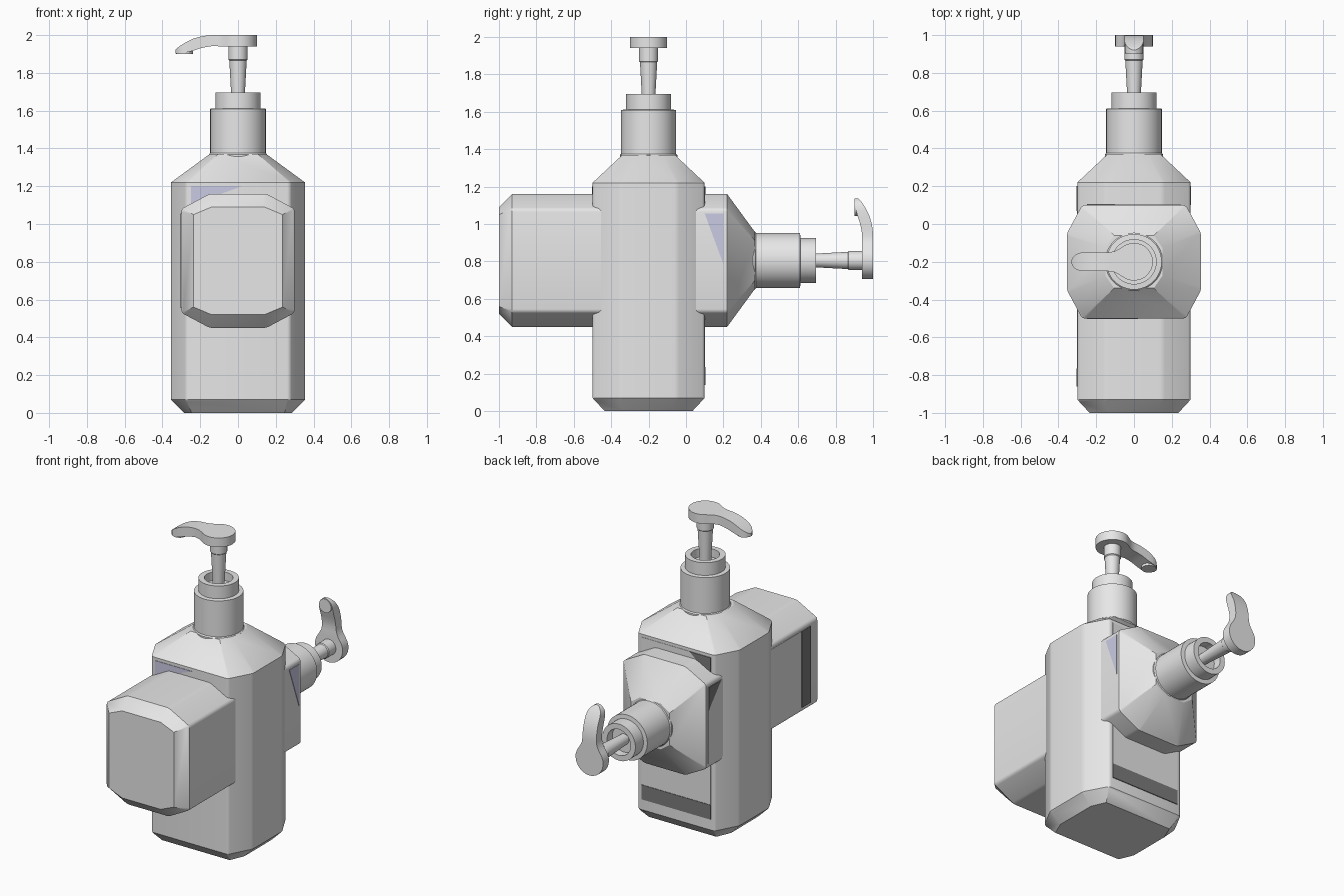
import bpy, bmesh, math
from mathutils import Matrix

cube = bpy.data.objects.get("Cube")
if cube:
    bpy.data.objects.remove(cube, do_unlink=True)


def material(name, rgb):
    m = bpy.data.materials.new(name)
    m.use_nodes = True
    m.diffuse_color = (*rgb, 1)
    m.node_tree.nodes["Principled BSDF"].inputs["Base Color"].default_value = (*rgb, 1)
    return m


GREY = material("light_grey", (0.8, 0.8, 0.8))
LILAC = material("pale_lilac", (0.6, 0.6, 0.78))
DARK = material("dark_grey", (0.2, 0.2, 0.2))


def finish(name, bm, mat, place, smooth=True):
    bmesh.ops.recalc_face_normals(bm, faces=bm.faces)
    me = bpy.data.meshes.new(name)
    bm.to_mesh(me)
    bm.free()
    me.materials.append(mat)
    ob = bpy.data.objects.new(name, me)
    bpy.context.collection.objects.link(ob)
    ob.matrix_world = place
    if smooth:
        bpy.ops.object.select_all(action='DESELECT')
        ob.select_set(True)
        bpy.context.view_layer.objects.active = ob
        bpy.ops.object.shade_smooth_by_angle(angle=math.radians(25))
    return ob


def loft(rings):
    """Skin a stack of equal-sized rings and cap both ends."""
    bm = bmesh.new()
    vs = [[bm.verts.new(p) for p in r] for r in rings]
    n = len(vs[0])
    for a, b in zip(vs, vs[1:]):
        for i in range(n):
            j = (i + 1) % n
            bm.faces.new((a[i], a[j], b[j], b[i]))
    bm.faces.new(vs[0])
    bm.faces.new(vs[-1])
    return bm


def octagon(hx, hy, cx, cy, z):
    """Rectangle hx by hy with corners cut back to cx and cy."""
    return [(hx, -cy, z), (hx, cy, z), (cx, hy, z), (-cx, hy, z),
            (-hx, cy, z), (-hx, -cy, z), (-cx, -hy, z), (cx, -hy, z)]


def lathe(profile, n=48):
    return loft([[(r * math.cos(2 * math.pi * i / n), r * math.sin(2 * math.pi * i / n), z)
                  for i in range(n)] for r, z in profile])


def plate(outline, y, depth):
    """Thin decal standing in the xz plane."""
    return loft([[(x, yy, z) for x, z in outline] for yy in (y, y + depth)])


def rect(x0, x1, z0, z1):
    return [(x0, z0), (x1, z0), (x1, z1), (x0, z1)]


def bottle(prefix, place):
    # Faceted body with chamfered base and sloping shoulders
    bm = loft([octagon(.285, .235, .245, .14, 0),
               octagon(.355, .3, .275, .15, .07),
               octagon(.355, .3, .275, .15, 1.22),
               octagon(.15, .14, .105, .075, 1.37)])
    upright = [e for e in bm.edges
               if abs(e.verts[0].co.z - e.verts[1].co.z) > 1]
    bmesh.ops.bevel(bm, geom=upright, offset=.015, segments=3,
                    affect='EDGES', profile=.5)
    finish(prefix + "_body", bm, GREY, place)

    # Collar and hollow cap
    finish(prefix + "_collar", lathe([
        (.13, 1.30), (.154, 1.33), (.154, 1.368), (.147, 1.375), (.147, 1.61),
        (.12, 1.612), (.12, 1.695), (.085, 1.695), (.085, 1.64), (.01, 1.64)]), GREY, place)

    # Pump stem
    finish(prefix + "_stem", lathe([
        (.034, 1.62), (.037, 1.70), (.046, 1.865), (.051, 1.87), (.051, 1.955)]), GREY, place)

    # Pump head: stations of x, half width, underside and top height
    stations = [(.1 * math.cos(math.radians(a)), .1 * math.sin(math.radians(a)), 1.94, 2.0)
                for a in (5, 15, 27, 40, 55, 70, 85, 100, 115, 127)]
    stations += [(-.08, .067, 1.94, 2.0), (-.105, .055, 1.941, 2.0), (-.135, .05, 1.942, 2.0),
                 (-.165, .05, 1.938, 1.998), (-.2, .05, 1.93, 1.992), (-.235, .05, 1.918, 1.982),
                 (-.265, .05, 1.91, 1.968), (-.29, .047, 1.906, 1.954), (-.31, .038, 1.904, 1.941),
                 (-.324, .024, 1.902, 1.929), (-.332, .008, 1.902, 1.921)]
    finish(prefix + "_pump_head", loft(
        [[(x, -w, b), (x, w, b), (x, w, t), (x, -w, t)] for x, w, b, t in stations]), GREY, place)

    # Nozzle under the spout tip
    finish(prefix + "_nozzle", lathe([(.044, 1.9), (.044, 1.92)], 24), GREY,
           place @ Matrix.Translation((-.283, 0, 0)))

    # Front corner flash
    finish(prefix + "_front_flash",
           plate([(-.25, 1.1), (-.25, 1.2), (.02, 1.2)], -.303, .005), LILAC, place, False)

    # Back label with dark band and corner flash
    finish(prefix + "_back_label", plate(rect(-.25, .25, .14, 1.2), .298, .004),
           GREY, place, False)
    finish(prefix + "_back_band", plate(rect(-.25, .25, .14, .235), .3, .005),
           DARK, place, False)
    finish(prefix + "_back_flash",
           plate([(-.25, 1.07), (-.25, 1.2), (-.1, 1.2)], .3, .005), DARK, place, False)


# One bottle stands, the other lies through it with its pump to the back
bottle("standing", Matrix.Translation((0, -.2, 0)))
bottle("lying", Matrix(((0, -1, 0, 0), (0, 0, 1, -1), (-1, 0, 0, .805), (0, 0, 0, 1))))
